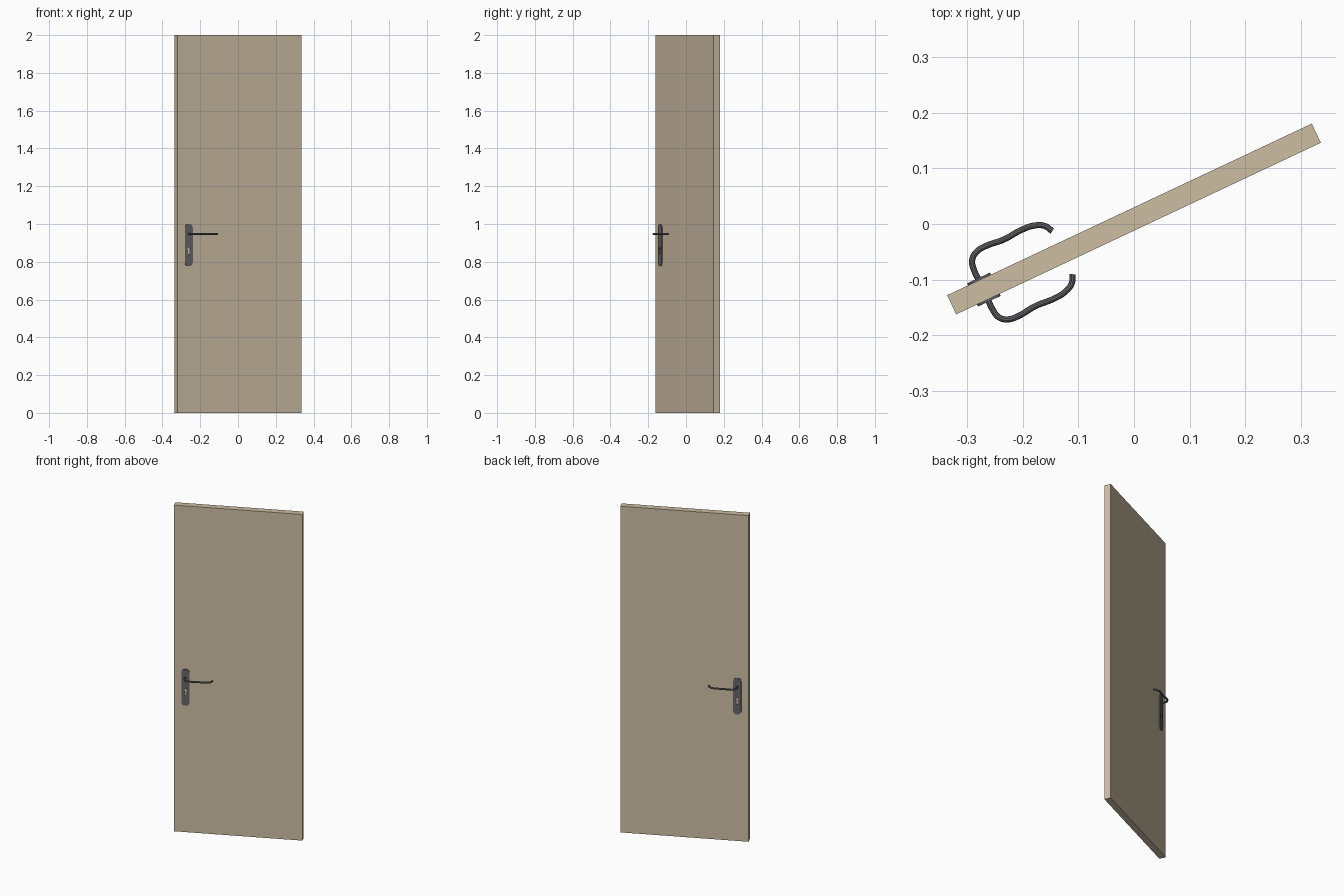
import bpy
from math import cos, sin, pi, radians
from mathutils import Matrix

if "Cube" in bpy.data.objects:
    bpy.data.objects.remove(bpy.data.objects["Cube"])

# Door swings 25 degrees; local X runs along the leaf, local Y through it
POSE = Matrix.Translation((0, 0.009, 0)) @ Matrix.Rotation(radians(25.2), 4, 'Z')
LATCH_X, HANDLE_Z, FACE = -0.298, 0.948, 0.019


def material(name, color):
    m = bpy.data.materials.new(name)
    m.diffuse_color = color
    m.use_nodes = True
    m.node_tree.nodes["Principled BSDF"].inputs["Base Color"].default_value = m.diffuse_color
    return m


wood = material("wood", (0.61, 0.51, 0.37, 1))
metal = material("dark_metal", (0.13, 0.13, 0.14, 1))


def curve_mesh(name, curve, local):
    """Turn a curve into a mesh placed in the door's frame, mirrored to the back."""
    tmp = bpy.data.objects.new(name + "_curve", curve)
    bpy.context.collection.objects.link(tmp)
    deps = bpy.context.evaluated_depsgraph_get()
    mesh = bpy.data.meshes.new_from_object(tmp.evaluated_get(deps))
    bpy.data.objects.remove(tmp)
    mesh.transform(local)
    return finish(name, mesh)


def finish(name, mesh):
    obj = bpy.data.objects.new(name, mesh)
    bpy.context.collection.objects.link(obj)
    obj.matrix_world = POSE
    mesh.materials.clear()
    mesh.materials.append(metal)
    mod = obj.modifiers.new("both_sides", 'MIRROR')
    mod.use_axis = (False, True, False)
    mod.use_mirror_merge = False
    bpy.ops.object.select_all(action='DESELECT')
    bpy.context.view_layer.objects.active = obj
    obj.select_set(True)
    bpy.ops.object.shade_smooth_by_angle(angle=radians(35))
    return obj


def arc(cx, cy, r, a0, a1, n=8):
    return [(cx + r * cos(radians(a0 + (a1 - a0) * i / n)),
             cy + r * sin(radians(a0 + (a1 - a0) * i / n))) for i in range(n + 1)]


# Door leaf
bpy.ops.mesh.primitive_cube_add(size=1)
door = bpy.context.object
door.name = "door_leaf"
door.data.transform(Matrix.Translation((0, 0, 1)) @ Matrix.Diagonal((0.724, 0.038, 2, 1)))
door.matrix_world = POSE
door.data.materials.append(wood)

# Back plate with rounded ends and a keyhole
w, r, bottom, top = 0.0225, 0.02, 0.777, 1.0
outline = (arc(w - r, top - r, r, 0, 90) + arc(r - w, top - r, r, 90, 180)
           + arc(r - w, bottom + r, r, 180, 270) + arc(w - r, bottom + r, r, 270, 360))
keyhole = arc(0, 0.868, 0.0085, -60, 240, 14) + arc(0, 0.842, 0.0043, 180, 360, 6)
plate = bpy.data.curves.new("plate_profile", 'CURVE')
plate.dimensions = '2D'
plate.fill_mode = 'BOTH'
plate.extrude = 0.002
for pts in (outline, keyhole):
    s = plate.splines.new('POLY')
    s.points.add(len(pts) - 1)
    for p, (x, y) in zip(s.points, pts):
        p.co = (x, y, 0, 1)
    s.use_cyclic_u = True
curve_mesh("handle_plate", plate,
           Matrix.Translation((LATCH_X, -FACE - 0.002, 0)) @ Matrix.Rotation(pi / 2, 4, 'X'))

# Curved lever
path = [(-0.299, -0.019), (-0.299, -0.040), (-0.2946, -0.0568), (-0.2816, -0.0668),
        (-0.263, -0.0694), (-0.228, -0.0662), (-0.1893, -0.0683), (-0.1685, -0.0660),
        (-0.151, -0.0575), (-0.1420, -0.0428)]
lever = bpy.data.curves.new("lever_path", 'CURVE')
lever.dimensions = '3D'
lever.bevel_depth = 0.0055
lever.bevel_resolution = 3
lever.resolution_u = 6
lever.use_fill_caps = True
s = lever.splines.new('BEZIER')
s.bezier_points.add(len(path) - 1)
for p, (x, y) in zip(s.bezier_points, path):
    p.co = (x, y, HANDLE_Z)
    p.handle_left_type = p.handle_right_type = 'AUTO'
curve_mesh("lever_handle", lever, Matrix.Identity(4))
